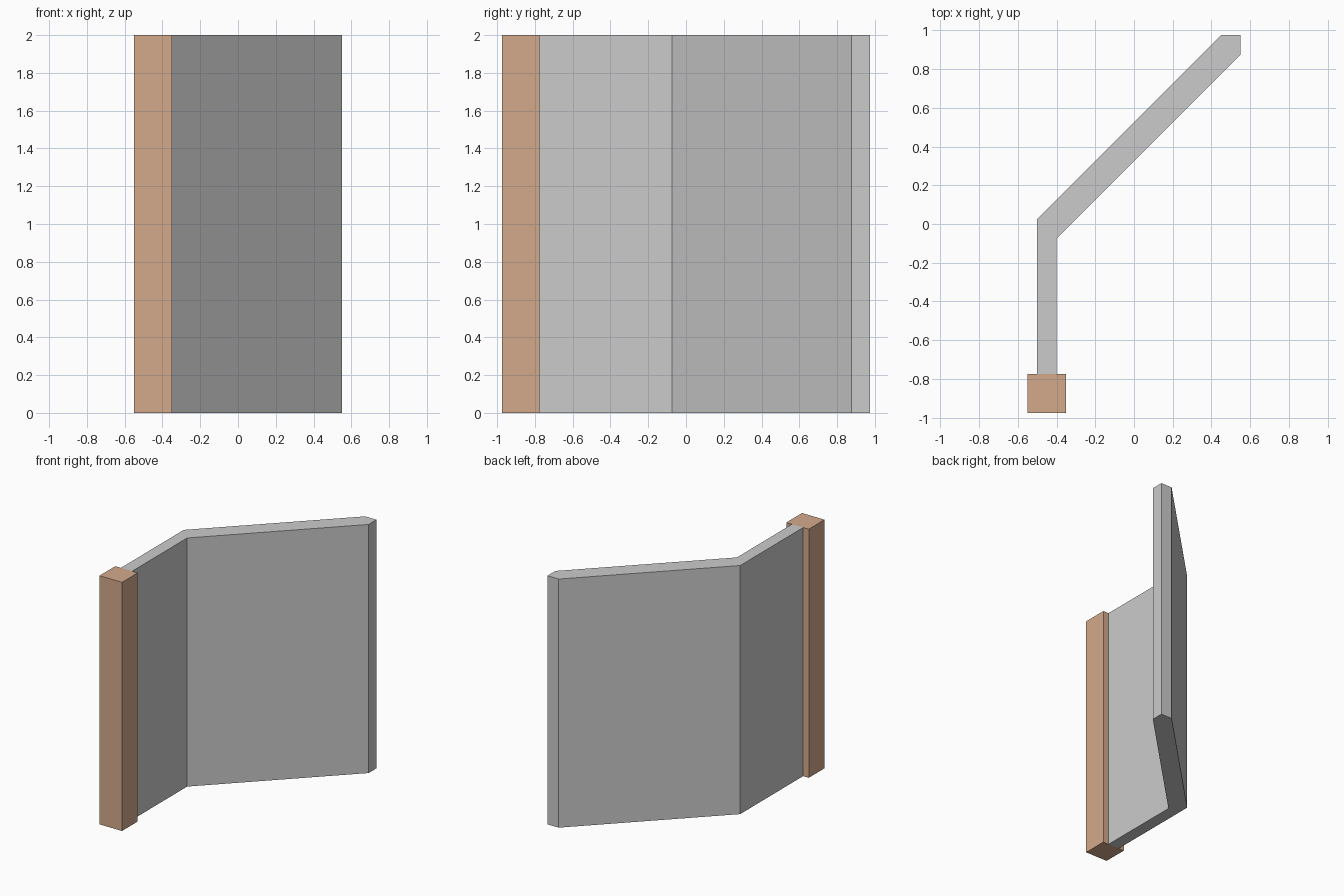
import bpy
import bmesh

if "Cube" in bpy.data.objects:
    bpy.data.objects.remove(bpy.data.objects["Cube"])

HEIGHT = 2.0


def extruded(name, outline, height=HEIGHT):
    """Closed upright prism from a plan outline (counter-clockwise x, y)."""
    bm = bmesh.new()
    base = bm.faces.new([bm.verts.new((x, y, 0)) for x, y in outline])
    ext = bmesh.ops.extrude_face_region(bm, geom=[base], use_keep_orig=True)
    top = [v for v in ext["geom"] if isinstance(v, bmesh.types.BMVert)]
    bmesh.ops.translate(bm, verts=top, vec=(0, 0, height))
    bmesh.ops.recalc_face_normals(bm, faces=bm.faces)
    mesh = bpy.data.meshes.new(name)
    bm.to_mesh(mesh)
    bm.free()
    obj = bpy.data.objects.new(name, mesh)
    bpy.context.collection.objects.link(obj)
    return obj


# Bent wall panel: straight run, then a 45 degree turn with a clipped end
extruded("wall_panel", [
    (-0.5, -0.775), (-0.4, -0.775), (-0.4, -0.075), (0.55, 0.875),
    (0.55, 0.975), (0.45, 0.975), (-0.5, 0.025),
])

# Square end post
post = extruded("end_post", [
    (-0.55, -0.975), (-0.35, -0.975), (-0.35, -0.775), (-0.55, -0.775),
])
tan = bpy.data.materials.new("tan")
tan.diffuse_color = (0.65, 0.40, 0.26, 1)
tan.use_nodes = True
tan.node_tree.nodes["Principled BSDF"].inputs["Base Color"].default_value = tan.diffuse_color
post.data.materials.append(tan)
